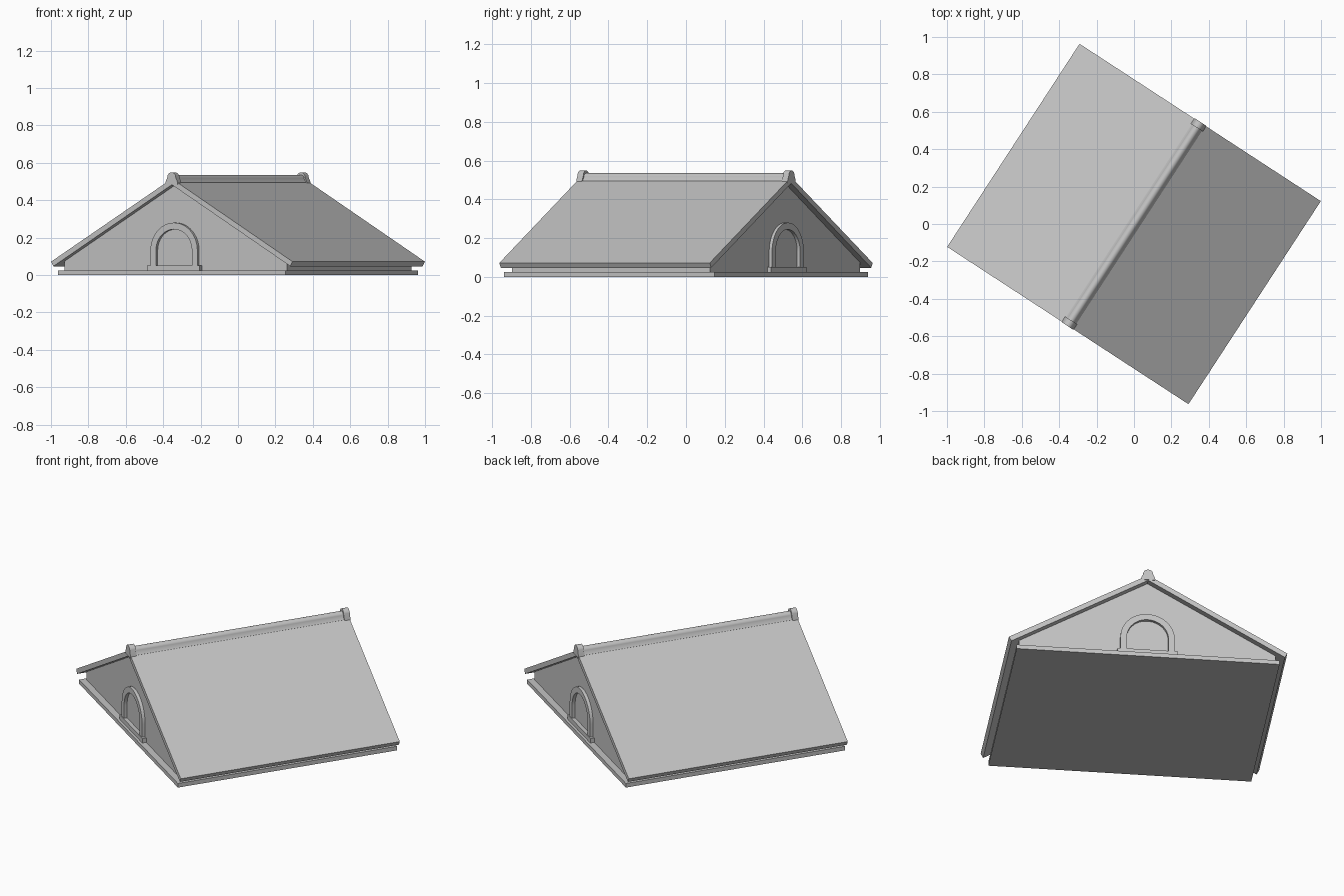
import bpy, bmesh
from math import sin, cos, pi, radians
from mathutils import Matrix

cube = bpy.data.objects.get("Cube")
if cube:
    bpy.data.objects.remove(cube, do_unlink=True)

stone = bpy.data.materials.new("light_grey")
stone.use_nodes = True
GREY = (0.55, 0.55, 0.55, 1)
stone.diffuse_color = GREY
stone.node_tree.nodes["Principled BSDF"].inputs["Base Color"].default_value = GREY

TURN = Matrix.Rotation(radians(-33.1), 4, "Z")
HALF_LENGTH = 0.648
WALL_END = 0.61


def prism(name, profile, y0, y1, smooth=False):
    """Extrude an (x, z) outline along y, then turn it with the whole building."""
    bm = bmesh.new()
    face = bm.faces.new([bm.verts.new((x, y0, z)) for x, z in profile])
    grown = bmesh.ops.extrude_face_region(bm, geom=[face])["geom"]
    bmesh.ops.translate(bm, vec=(0, y1 - y0, 0),
                        verts=[v for v in grown if isinstance(v, bmesh.types.BMVert)])
    bmesh.ops.recalc_face_normals(bm, faces=bm.faces)
    mesh = bpy.data.meshes.new(name)
    bm.to_mesh(mesh)
    bm.free()
    mesh.materials.append(stone)
    obj = bpy.data.objects.new(name, mesh)
    obj.matrix_world = TURN
    bpy.context.collection.objects.link(obj)
    if smooth:
        bpy.ops.object.select_all(action="DESELECT")
        obj.select_set(True)
        bpy.context.view_layer.objects.active = obj
        bpy.ops.object.shade_smooth_by_angle(angle=radians(30))
    return obj


def mirrored(right):
    """Complete an outline from its right half; points on x = 0 are kept once."""
    return right + [(-x, z) for x, z in reversed(right) if x > 0]


def arc(radius, z, steps):
    return [(radius * cos(pi * i / steps), z + radius * sin(pi * i / steps))
            for i in range(steps + 1)]


def ridge_outline(radius, z, foot):
    return [(foot, 0.485), (foot, 0.497)] + arc(radius, z, 12) + [(-foot, 0.497), (-foot, 0.485)]


# Base slab and gabled body
prism("base_slab", mirrored([(0.727, 0), (0.727, 0.025)]), -HALF_LENGTH, HALF_LENGTH)
prism("gable_body", mirrored([(0.71, 0.02), (0.71, 0.075), (0, 0.485)]), -WALL_END, WALL_END)

# Roof with square-cut eaves
slab = [(0, 0.515), (0.77, 0.072), (0.756, 0.047), (0, 0.483)]
prism("roof", slab + [(-x, z) for x, z in reversed(slab[1:3])], -HALF_LENGTH, HALF_LENGTH)

# Rounded ridge
prism("ridge_cap", ridge_outline(0.022, 0.513, 0.033), -0.64, 0.64, True)

# Arched window surround, sill and ridge end on each gable
frame = ([(0.15, 0.025)] + arc(0.15, 0.13, 24) + [(-0.15, 0.025), (-0.115, 0.025)]
         + arc(0.115, 0.13, 24)[::-1] + [(0.115, 0.025)])
for side, s in (("front", -1), ("back", 1)):
    prism(side + "_window_frame", frame, s * 0.6, s * 0.628, True)
    prism(side + "_window_sill", mirrored([(0.167, 0.02), (0.167, 0.052)]), s * 0.6, s * 0.633)
    prism(side + "_ridge_end", ridge_outline(0.027, 0.522, 0.038),
          s * 0.615, s * 0.651, True)
